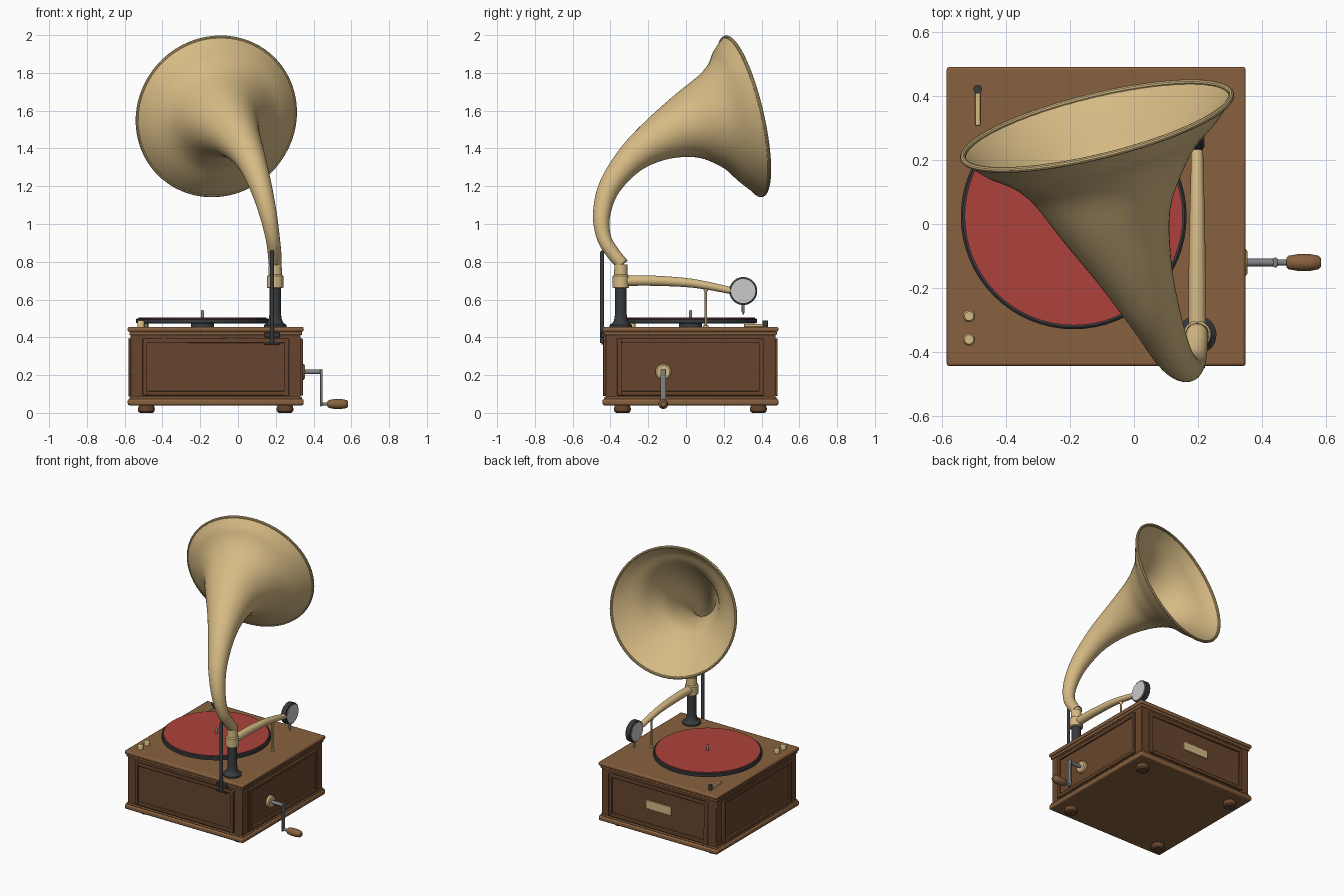
import bpy, bmesh, math
from mathutils import Vector, Matrix

if "Cube" in bpy.data.objects:
    bpy.data.objects.remove(bpy.data.objects["Cube"])


def mat(name, r, g, b):
    m = bpy.data.materials.new(name)
    m.diffuse_color = (r, g, b, 1)
    m.use_nodes = True
    m.node_tree.nodes["Principled BSDF"].inputs["Base Color"].default_value = m.diffuse_color
    return m


WOOD = mat("wood", .25, .12, .05)
DARK_WOOD = mat("dark_wood", .135, .06, .026)
BRASS = mat("brass", .67, .49, .23)
IRON = mat("iron", .04, .042, .046)
FELT = mat("felt", .42, .055, .045)
STEEL = mat("steel", .22, .22, .23)
PALE = mat("pale_metal", .6, .59, .57)


def finish(name, bm, material, bevel=0):
    bmesh.ops.remove_doubles(bm, verts=bm.verts, dist=1e-5)
    bmesh.ops.recalc_face_normals(bm, faces=bm.faces)
    me = bpy.data.meshes.new(name)
    bm.to_mesh(me)
    bm.free()
    me.materials.append(material)
    ob = bpy.data.objects.new(name, me)
    bpy.context.collection.objects.link(ob)
    if bevel:
        mod = ob.modifiers.new("bevel", 'BEVEL')
        mod.width, mod.segments = bevel, 2
    bpy.context.view_layer.objects.active = ob
    ob.select_set(True)
    bpy.ops.object.shade_smooth_by_angle(angle=math.radians(35))
    ob.select_set(False)
    return ob


def add_box(bm, lo, hi, matrix=Matrix()):
    lo, hi = Vector(lo), Vector(hi)
    size = Matrix.Diagonal((*(hi - lo), 1))
    bmesh.ops.create_cube(bm, size=1, matrix=matrix @ Matrix.Translation((lo + hi) / 2) @ size)


def box(name, lo, hi, material, bevel=0):
    bm = bmesh.new()
    add_box(bm, lo, hi)
    return finish(name, bm, material, bevel)


def skin(bm, rings):
    for a, b in zip(rings, rings[1:]):
        n = len(a)
        for i in range(n):
            bm.faces.new((a[i], a[(i + 1) % n], b[(i + 1) % n], b[i]))


def lathe(name, profile, loc, material, along_x=False, n=32):
    """Spin (radius, height) points, with end caps."""
    bm = bmesh.new()
    m = Matrix.Translation(loc)
    if along_x:
        m = m @ Matrix.Rotation(math.pi / 2, 4, 'Y')
    rings = [[bm.verts.new(m @ Vector((r * math.cos(t), r * math.sin(t), z)))
              for t in (2 * math.pi * i / n for i in range(n))] for r, z in profile]
    skin(bm, rings)
    bm.faces.new(rings[0])
    bm.faces.new(rings[-1])
    return finish(name, bm, material)


def rod(name, r, z0, z1, loc, material, along_x=False, n=20):
    return lathe(name, [(r, z0), (r, z1)], loc, material, along_x, n)


def tube(name, pts, material, n=40, sub=5, caps=False, end_axis=None, blend=(0, 1)):
    """Sweep circles along a smooth path of (x, y, z, radius) points.
    The rings turn to face end_axis between the two blend point numbers."""
    p = [Vector(q) for q in pts]
    p = [2 * p[0] - p[1]] + p + [2 * p[-1] - p[-2]]
    path = []
    for i in range(1, len(p) - 2):
        a, b, c, d = p[i - 1:i + 3]
        for k in range(sub):
            t = k / sub
            path.append(.5 * (2 * b + (c - a) * t + (2 * a - 5 * b + 4 * c - d) * t ** 2
                              + (3 * b - a - 3 * c + d) * t ** 3))
    path.append(p[-2])
    bm = bmesh.new()
    rings, side = [], Vector((1, 0, 0))
    for i, q in enumerate(path):
        tan = (path[min(i + 1, len(path) - 1)] - path[max(i - 1, 0)]).to_3d().normalized()
        if end_axis:
            w = min(max((i / sub - blend[0]) / (blend[1] - blend[0]), 0), 1)
            tan = tan.lerp(end_axis, w).normalized()
        side = (side - tan * side.dot(tan)).normalized()
        up = tan.cross(side)
        rings.append([bm.verts.new(q.to_3d() + q.w * (side * math.cos(t) + up * math.sin(t)))
                      for t in (2 * math.pi * j / n for j in range(n))])
    skin(bm, rings)
    if caps:
        bm.faces.new(rings[0])
        bm.faces.new(rings[-1])
    return finish(name, bm, material)


# Cabinet
CX, CY = -.118, .0235


def slab(name, half, z0, z1, material, bevel):
    box(name, (CX - half, CY - half, z0), (CX + half, CY + half, z1), material, bevel)


slab("cabinet_body", .45, .06, .43, DARK_WOOD, .004)
slab("lid", .466, .43, .455, WOOD, .008)
slab("lid_moulding", .457, .412, .432, WOOD, .005)
slab("base", .466, .04, .074, WOOD, .01)
slab("base_moulding", .457, .072, .085, WOOD, .005)

# Raised panel mouldings on all four sides
for s, side in enumerate(("front", "right", "back", "left")):
    m = Matrix.Translation((CX, CY, 0)) @ Matrix.Rotation(s * math.pi / 2, 4, 'Z')
    bm = bmesh.new()
    half, z0, z1, w, y0, y1 = .388, .092, .393, .024, -.462, -.445
    for x in (-half, half - w):
        add_box(bm, (x, y0, z0), (x + w, y1, z1), m)
    for z in (z0, z1 - w):
        add_box(bm, (-half + w, y0, z), (half - w, y1, z + w), m)
    finish(f"{side}_panel_moulding", bm, DARK_WOOD, .004)

box("back_plate", (CX - .1, .46, .22), (CX + .1, .48, .28), BRASS, .003)

for i, (sx, sy) in enumerate(((-1, -1), (1, -1), (-1, 1), (1, 1))):
    lathe(f"foot_{i + 1}", [(.034, 0), (.043, .008), (.045, .022), (.038, .045)],
          (CX + sx * .367, CY + sy * .36, 0), DARK_WOOD)

# Turntable
T = (-.188, .024, 0)
rod("turntable_hub", .062, .45, .475, T, IRON)
lathe("turntable_platter", [(.335, .472), (.352, .477), (.352, .495), (.346, .5)], T, IRON, n=64)
rod("felt_mat", .34, .495, .505, T, FELT, n=64)
lathe("spindle", [(.009, .5), (.009, .537), (.004, .545)], T, STEEL, n=16)

# Speed knobs and brake
for i, y in enumerate((-.287, -.36)):
    lathe(f"speed_knob_{i + 1}", [(.019, .45), (.019, .482), (.014, .49)], (-.514, y, 0), BRASS)
box("brake_lever", (-.495, .307, .455), (-.479, .42, .471), BRASS, .003)
rod("brake_pad", .014, .455, .488, (-.487, .42, 0), IRON)

# Pillar and swivel collar
P = (.197, -.345, 0)
lathe("pillar", [(.06, .45), (.06, .465), (.045, .475), (.036, .49), (.031, .52), (.03, .67)], P, IRON)
lathe("swivel_collar", [(.036, .66), (.043, .665), (.043, .725), (.036, .732), (.034, .785)], P, BRASS)

# Tone arm, sound box and arm rest
tube("tone_arm", [(.197, -.35, .70, .028), (.197, -.18, .70, .027), (.197, 0, .69, .024),
                  (.197, .12, .672, .021), (.197, .25, .645, .018)], BRASS, 24, 4, True)
S = (.195, .303, .645)
lathe("sound_box", [(.066, -.021), (.074, -.016), (.074, .016), (.066, .021)], S, IRON, True, 40)
rod("sound_box_diaphragm", .064, -.024, .024, S, PALE, True, 40)
lathe("needle", [(.003, .522), (.008, .535), (.008, .585)], (.195, .303, 0), STEEL, n=12)
lathe("arm_rest", [(.014, .45), (.014, .462), (.006, .465), (.006, .64), (.013, .65), (.013, .657)],
      (.197, .105, 0), BRASS, n=16)

# Horn, flaring to a tilted mouth with a rolled rim
AXIS = Vector((-.23, .948, .22)).normalized()
horn = tube("horn", [(.197, -.335, .785, .031), (.193, -.39, .85, .033), (.183, -.435, .93, .035),
                     (.16, -.447, 1.05, .043), (.12, -.403, 1.2, .056), (.064, -.285, 1.35, .079),
                     (-.002, -.135, 1.458, .12), (-.065, .03, 1.532, .186), (-.09, .163, 1.558, .27),
                     (-.106, .25, 1.563, .375), (-.115, .305, 1.57, .431)],
            BRASS, 48, 5, end_axis=AXIS, blend=(5, 9))
wall = horn.modifiers.new("wall", 'SOLIDIFY')
wall.thickness, wall.offset = .006, 0

m = Matrix.Translation((-.115, .305, 1.57)) @ AXIS.to_track_quat('Z', 'Y').to_matrix().to_4x4()
bm = bmesh.new()
N = 64
rings = [[bm.verts.new(m @ Vector(((.43 + .009 * math.cos(v)) * math.cos(u),
                                   (.43 + .009 * math.cos(v)) * math.sin(u), .009 * math.sin(v))))
          for u in (2 * math.pi * i / N for i in range(N))]
         for v in (2 * math.pi * j / 10 for j in range(10))]
skin(bm, rings + rings[:1])
finish("horn_rim", bm, BRASS)

# Horn support rod and bracket
lathe("support_rod", [(.011, .37), (.011, .85), (.006, .86)], (.18, -.444, 0), IRON, n=16)
box("support_bracket", (.14, -.45, .4), (.222, -.415, .425), IRON, .003)
box("support_bracket_foot", (.14, -.448, .363), (.222, -.415, .373), IRON, .002)

# Crank
K = (0, -.12, .217)
lathe("crank_flange", [(.042, .325), (.042, .348), (.034, .354)], K, BRASS, True)
rod("crank_shaft", .012, .33, .445, K, STEEL, True)
box("crank_arm", (.434, -.135, .035), (.447, -.105, .232), STEEL, .004)
rod("crank_pin", .009, .44, .49, (0, -.12, .047), STEEL, True)
lathe("crank_handle", [(.015, .475), (.021, .482), (.026, .51), (.026, .55), (.021, .575), (.013, .583)],
      (0, -.12, .047), WOOD, True)
